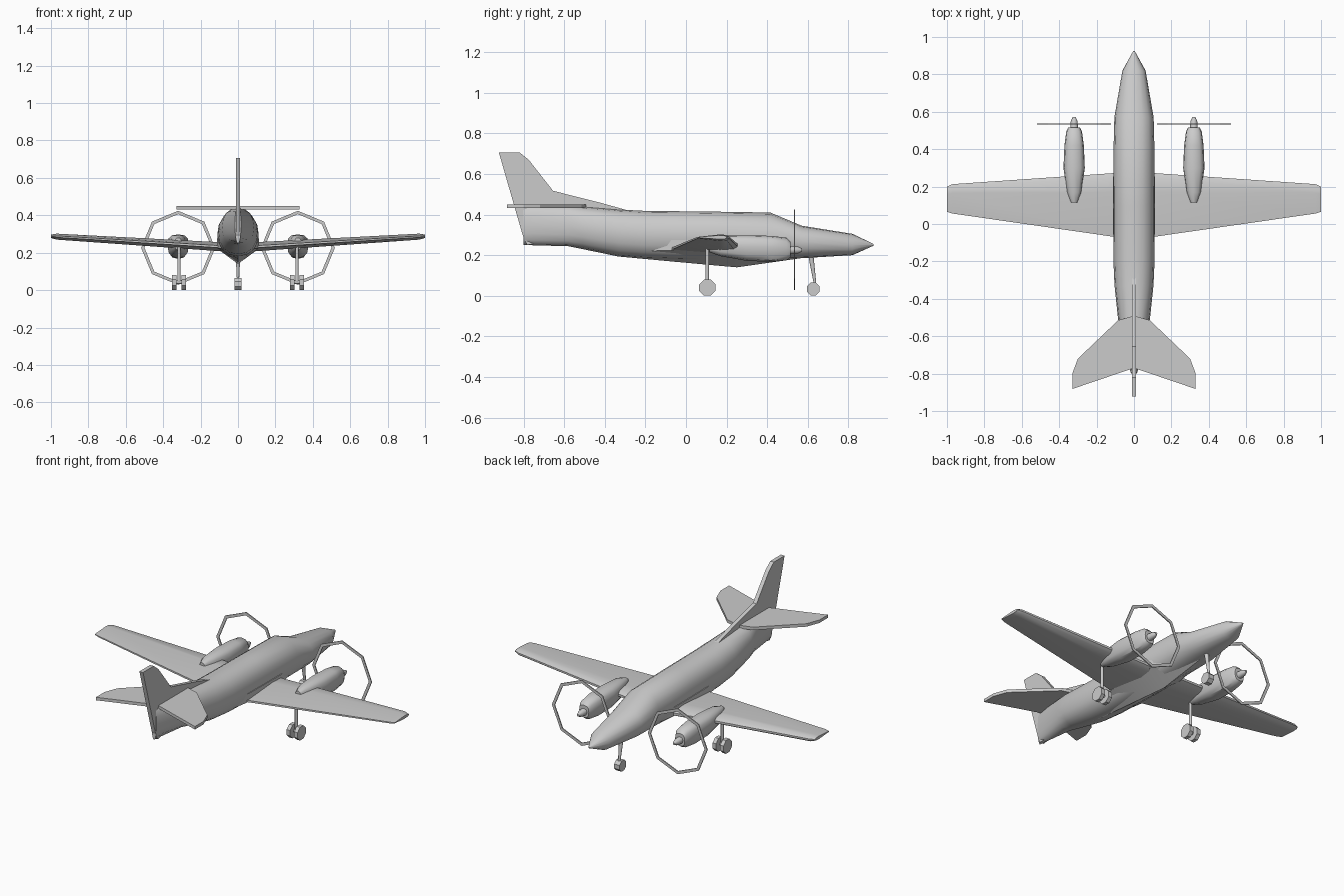
import bpy, bmesh, math
from mathutils import Vector

if "Cube" in bpy.data.objects:
    bpy.data.objects.remove(bpy.data.objects["Cube"])


def finish(name, bm, angle=35):
    bmesh.ops.recalc_face_normals(bm, faces=bm.faces)
    me = bpy.data.meshes.new(name)
    bm.to_mesh(me)
    bm.free()
    ob = bpy.data.objects.new(name, me)
    bpy.context.collection.objects.link(ob)
    bpy.ops.object.select_all(action='DESELECT')
    ob.select_set(True)
    bpy.context.view_layer.objects.active = ob
    if angle:
        bpy.ops.object.shade_smooth_by_angle(angle=math.radians(angle))
    return ob


def skin(name, rings, angle=35, closed=False):
    """Bridge equal-sized rings of points, capping both ends."""
    bm = bmesh.new()
    vs = [[bm.verts.new(p) for p in r] for r in rings]
    pairs = list(zip(vs, vs[1:])) + ([(vs[-1], vs[0])] if closed else [])
    n = len(vs[0])
    for a, b in pairs:
        for i in range(n):
            j = (i + 1) % n
            bm.faces.new((a[i], a[j], b[j], b[i]))
    if not closed:
        bm.faces.new(vs[0])
        bm.faces.new(vs[-1])
    return finish(name, bm, angle)


def section(y, hw, top, bot, mid, x=0, n=16, p=1.0):
    """Rounded cross-section across the y axis; p < 1 makes it boxier."""
    pts = []
    for i in range(n):
        a = 2 * math.pi * i / n
        c, s = math.cos(a), math.sin(a)
        h = (top - mid) if s > 0 else (mid - bot)
        pts.append((x + hw * math.copysign(abs(c) ** p, c), y,
                    mid + h * math.copysign(abs(s) ** p, s)))
    return pts


def rod(name, a, b, r1, r2, n=8, angle=50):
    a, b = Vector(a), Vector(b)
    q = (b - a).to_track_quat('Z', 'Y')
    rings = []
    for c, r in ((a, r1), (b, r2)):
        rings.append([c + q @ Vector((r * math.cos(t), r * math.sin(t), 0))
                      for t in ((i + .5) * 2 * math.pi / n for i in range(n))])
    return skin(name, rings, angle)


def plate(name, outline, thick, place):
    return skin(name, [[place(u, v, s * thick / 2) for u, v in outline] for s in (-1, 1)], 0)


# fuselage: y, half width, top, bottom, widest height
body = [(.925, .004, .255, .247, .251), (.82, .062, .305, .2, .25),
        (.57, .105, .345, .185, .265), (.415, .109, .41, .178, .29),
        (.1, .111, .415, .172, .295), (-.2, .11, .418, .182, .3),
        (-.33, .104, .425, .193, .31), (-.51, .085, .44, .23, .335),
        (-.58, .068, .445, .244, .345), (-.8, .016, .45, .25, .35)]
skin("fuselage", [section(*s, p=.88) for s in body], 40)

# V-shaped belly fairing under the wing
skin("belly_fairing", [[(-w, y, z + .05), (-w, y, z), (0, y, b), (w, y, z), (w, y, z + .05)]
     for y, w, z, b in ((.56, .04, .2, .184), (.25, .112, .222, .14), (-.05, .112, .225, .167),
                        (-.34, .05, .215, .194))], 20)

# wing, tip to tip: x, leading edge, trailing edge, mid height, thickness
half = [(.11, .272, -.068, .233, .048), (.97, .213, .056, .286, .032), (1.0, .2, .065, .288, .018)]
foil = [(0, -.15), (0, .15), (.07, .42), (.3, .5), (1, .12), (1, -.12), (.3, -.5), (.07, -.42)]
stations = [(-x, *r) for x, *r in reversed(half)] + half
skin("wing", [[(x, le + (te - le) * f, z + t * h) for f, h in foil]
              for x, le, te, z, t in stations], 40)

# tail surfaces
plate("tail_fin", [(-.922, .706), (-.82, .706), (-.775, .67), (-.655, .517), (-.42, .458),
                   (-.25, .41), (-.5, .3), (-.782, .25), (-.805, .3)],
      .024, lambda u, v, t: (t, u, v))
side = [(.085, -.515), (.30, -.72), (.33, -.8), (.33, -.882)]
plate("tailplane", [(0, -.49)] + side + [(0, -.77)] + [(-x, y) for x, y in reversed(side)],
      .018, lambda u, v, t: (u, v, .441 + t))

# engines, propeller rings and main gear on both sides
engine = [(.115, .018, .28, .215, .25), (.17, .04, .295, .195, .25), (.3, .057, .298, .172, .245),
          (.42, .052, .295, .167, .24), (.495, .042, .286, .175, .235), (.515, .032, .265, .19, .23)]
for label, x in (("left", -.32), ("right", .32)):
    skin(label + "_nacelle", [section(*s, x=x, n=12, p=.75) for s in engine], 40)
    skin(label + "_spinner", [section(y, r, .225 + r, .225 - r, .225, x=x, n=8)
         for y, r in ((.5, .022), (.55, .018), (.572, .007))], 50)
    ring = []
    for i in range(8):
        a = math.pi * i / 4
        ring.append([(x + r * math.cos(a), .535 + d, .226 + r * math.sin(a))
                     for r, d in ((.198, -.003), (.198, .003), (.18, .003), (.18, -.003))])
    skin(label + "_propeller_ring", ring, 0, closed=True)
    gx = x * .985
    rod(label + "_gear_strut", (gx, .105, .035), (gx, .105, .24), .009, .009)
    rod(label + "_gear_axle", (gx - .03, .105, .042), (gx + .03, .105, .042), .009, .009)
    for k, s in (("inner", -1), ("outer", 1)):
        c = gx + s * .025 * math.copysign(1, x)
        rod(f"{label}_{k}_wheel", (c - .0115, .105, .04), (c + .0115, .105, .04), .043, .043, 8, 0)

# nose gear
rod("nose_gear_strut", (0, .638, .045), (0, .615, .2), .006, .014)
rod("nose_wheel", (-.018, .627, .033), (.018, .627, .033), .034, .034, 8, 0)
